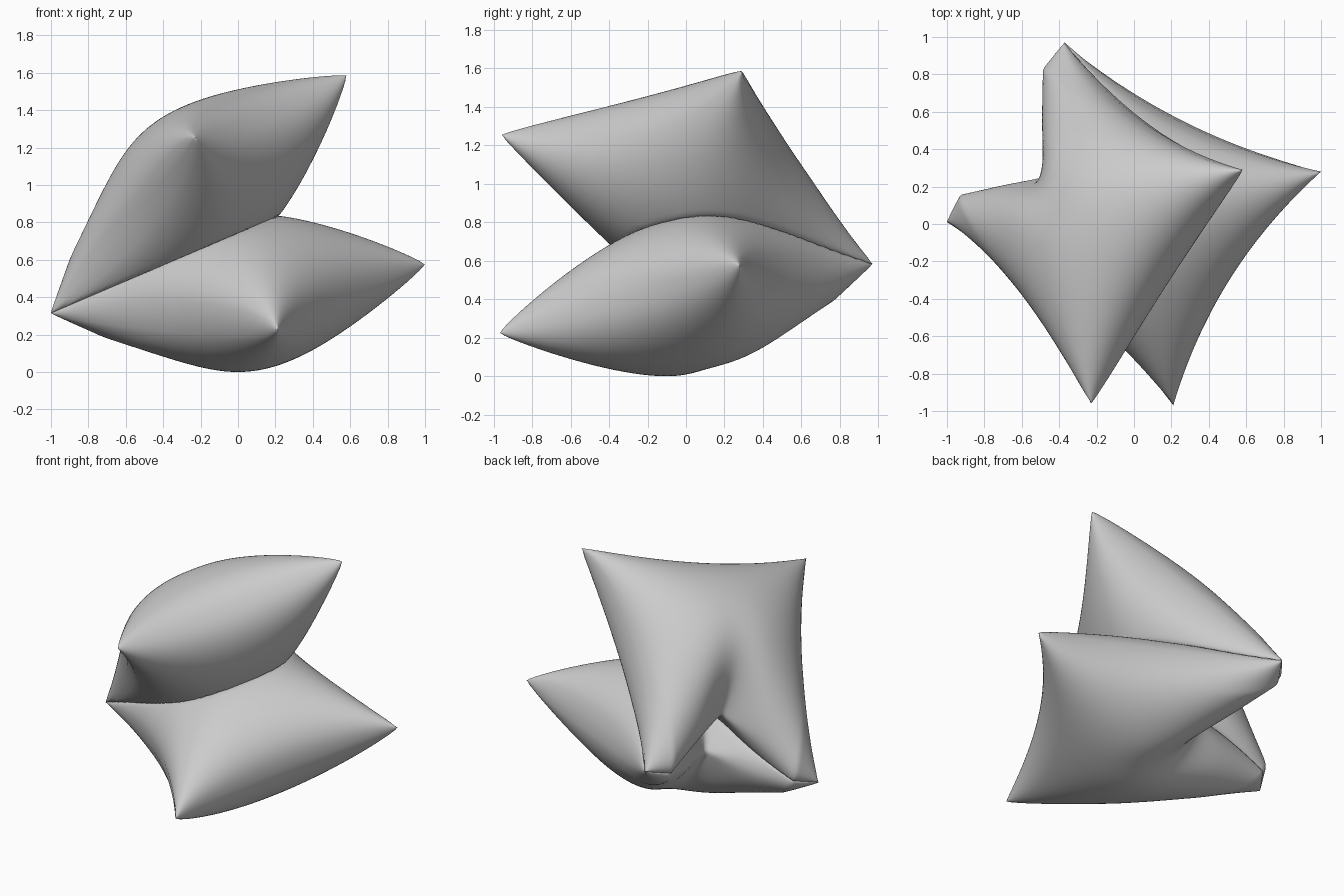
import bpy, bmesh, math
from mathutils import Vector

if "Cube" in bpy.data.objects:
    bpy.data.objects.remove(bpy.data.objects["Cube"])

# Shared hinge corners, then the free corners of each cushion
HINGE_L = Vector((-1.0, 0.01, 0.31))
HINGE_R = Vector((-0.37, 0.97, 0.58))
SEAT = (Vector((0.21, -0.97, 0.22)), Vector((1.0, 0.28, 0.57)))
BACK = (Vector((-0.23, -0.96, 1.25)), Vector((0.58, 0.29, 1.58)))

N = 64          # grid resolution per cushion face
HALF = 0.42     # half thickness
PULL = 0.105    # how far the seams draw inwards
FOLD = 0.43     # depth of the folded hinge seam

hinge_mid = (HINGE_L + HINGE_R) / 2
d_seat = ((SEAT[0] + SEAT[1]) / 2 - hinge_mid).normalized()
d_back = ((BACK[0] + BACK[1]) / 2 - hinge_mid).normalized()
axis = (HINGE_R - HINGE_L).normalized()
contact_n = axis.cross(d_seat + d_back).normalized()    # normal of the contact plane
if contact_n.z < 0:
    contact_n.negate()


def cushion(name, free, above):
    a, d = HINGE_L, HINGE_R
    b, c = free
    normal = (c - a).cross(d - b).normalized()
    along = ((b + c) / 2 - (a + d) / 2).normalized()
    across = ((c + d) / 2 - (a + b) / 2).normalized()

    def point(u, v, side):
        s, t = (u + 1) / 2, (v + 1) / 2
        p = a.lerp(b, s).lerp(d.lerp(c, s), t)
        # seams drawn in on the three free edges
        p -= along * PULL * (1 - v * v) * s
        p -= across * PULL * (1 - u * u) * v
        # hinge seam folded into a V, fading into the cushion
        w = min(1.0, 0.7 + 0.6 * s)
        vee = 1 - min(1.0, abs(v) / w) ** (1.05 + 2 * s)
        p += along * FOLD * vee * (1 - s) ** 2.1
        # inflated thickness, slimmer at the hinge and pinched along the crease
        puff = max(0.0, (1 - u * u) * (1 - v * v)) ** 0.45
        crease = math.exp(-(v / 0.25) ** 2)
        puff *= 1 - (0.36 + 0.46 * crease) * (1 - s) ** 3.5
        p += normal * side * HALF * puff
        # flattened where the cushions press together
        k = (p - hinge_mid).dot(contact_n)
        if (k < 0) == above:
            p -= contact_n * k
        return p

    bm = bmesh.new()
    ticks = [math.sin(math.pi / 2 * (2 * i / N - 1)) for i in range(N + 1)]
    # more even spacing across the fold
    vticks = [0.5 * (x + (2 * i / N - 1)) for i, x in enumerate(ticks)]
    for side in (1, -1):
        g = [[bm.verts.new(point(u, v, side)) for v in vticks] for u in ticks]
        for i in range(N):
            for j in range(N):
                q = [g[i][j], g[i + 1][j], g[i + 1][j + 1], g[i][j + 1]]
                bm.faces.new(q if side > 0 else q[::-1])
    bmesh.ops.remove_doubles(bm, verts=bm.verts, dist=0.0005)
    bmesh.ops.recalc_face_normals(bm, faces=bm.faces)
    me = bpy.data.meshes.new(name)
    bm.to_mesh(me)
    bm.free()
    for f in me.polygons:
        f.use_smooth = True
    ob = bpy.data.objects.new(name, me)
    bpy.context.collection.objects.link(ob)
    return ob


parts = [cushion("seat_cushion", SEAT, False), cushion("back_cushion", BACK, True)]

# Rest the model on the floor
low = min(v.co.z for o in parts for v in o.data.vertices)
for o in parts:
    o.location.z = -low
